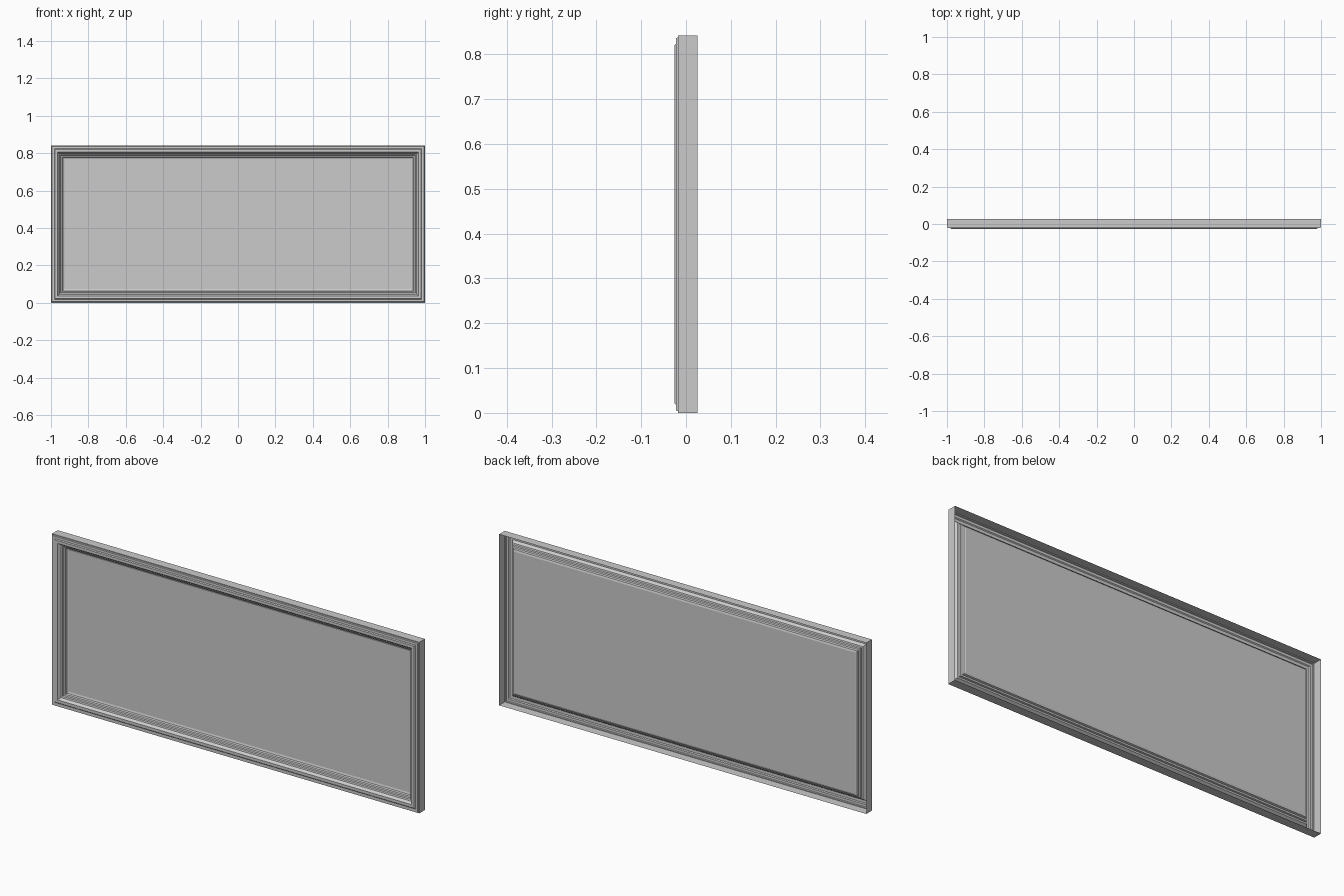
import bpy, bmesh

if "Cube" in bpy.data.objects:
    bpy.data.objects.remove(bpy.data.objects["Cube"])

W, H = 1.0, 0.842   # half width, full height

# Moulding section: (inset from outer edge, y), from back rim to inner edge
PROFILE = [(0, 0.026), (0, -0.018), (0.004, -0.018), (0.006, -0.022),
           (0.018, -0.022), (0.022, -0.026), (0.036, -0.026), (0.040, -0.020),
           (0.045, -0.013), (0.052, -0.011), (0.054, -0.003), (0.061, -0.001),
           (0.064, 0.007), (0.073, 0.010)]


def corners(d, y):
    return [(-W + d, y, d), (W - d, y, d), (W - d, y, H - d), (-W + d, y, H - d)]


def make_object(name, bm):
    me = bpy.data.meshes.new(name)
    bm.to_mesh(me)
    bm.free()
    ob = bpy.data.objects.new(name, me)
    bpy.context.collection.objects.link(ob)
    return ob


# Mitred frame, an open-backed shell swept around the rectangle
bm = bmesh.new()
rings = [[bm.verts.new(c) for c in corners(d, y)] for d, y in PROFILE]
for a, b in zip(rings, rings[1:]):
    for i in range(4):
        j = (i + 1) % 4
        bm.faces.new((a[i], a[j], b[j], b[i]))
make_object("moulded_frame", bm)

# Flat panel filling the frame
bm = bmesh.new()
bm.faces.new([bm.verts.new(c) for c in corners(*PROFILE[-1])])
make_object("flat_panel", bm)
